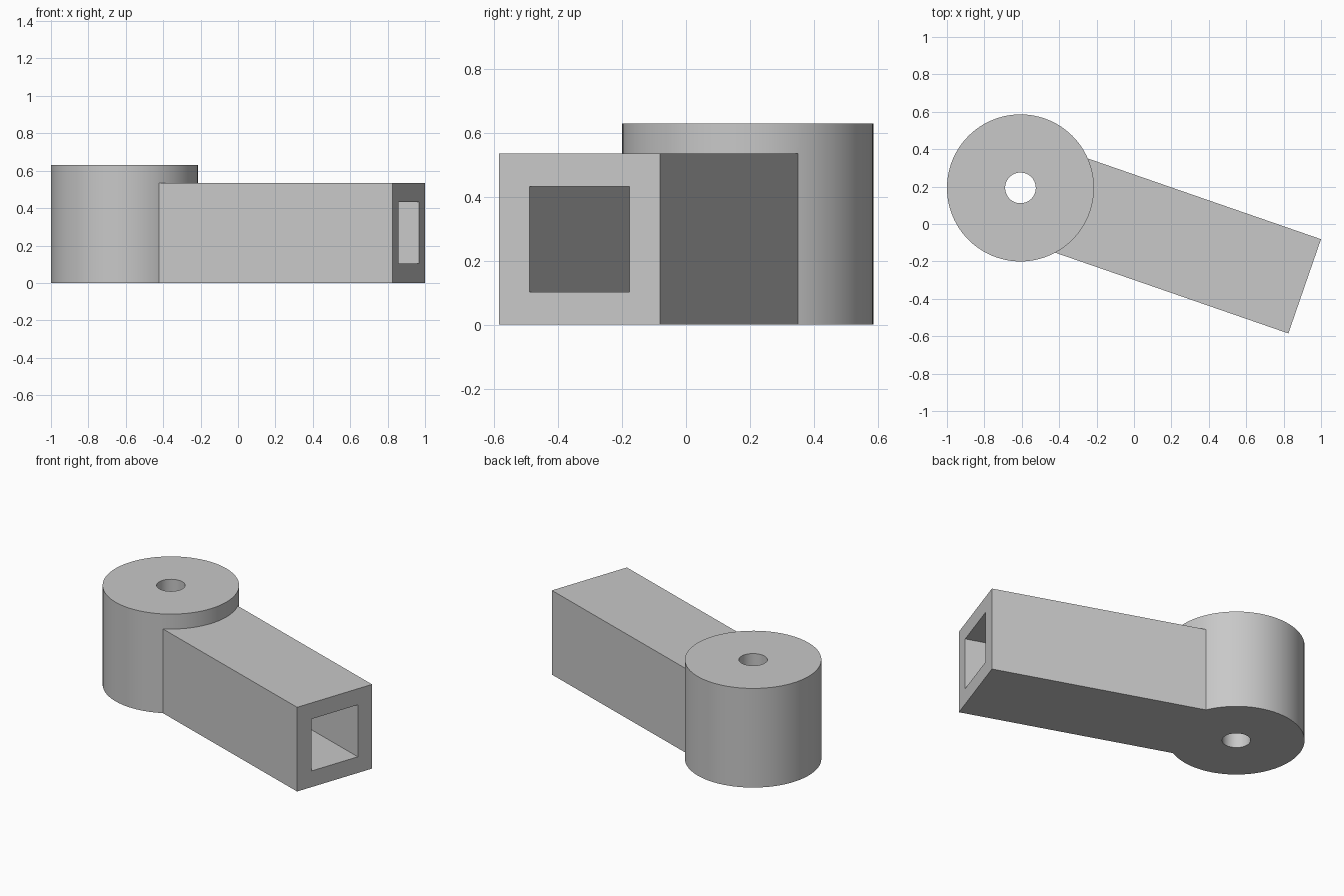
import bpy
import math
from mathutils import Matrix, Vector

if "Cube" in bpy.data.objects:
    bpy.data.objects.remove(bpy.data.objects["Cube"], do_unlink=True)

# Main dimensions
HUB = Vector((-0.607, 0.193, 0))
HUB_R, HUB_H, BORE_R = 0.393, 0.63, 0.082
ARM_END, ARM_W, ARM_H = 1.608, 0.533, 0.535
POCKET = 0.33
ANGLE = math.radians(-19.1)

grey = bpy.data.materials.new("light_grey")
grey.use_nodes = True
grey.diffuse_color = (0.58, 0.58, 0.58, 1)
grey.node_tree.nodes["Principled BSDF"].inputs["Base Color"].default_value = grey.diffuse_color


def cylinder(name, radius, bottom, top, sides):
    bpy.ops.mesh.primitive_cylinder_add(
        vertices=sides, radius=radius, depth=top - bottom,
        location=HUB + Vector((0, 0, (top + bottom) / 2)))
    return finish(name)


def bar(name, start, end, width, bottom, top):
    """Box running outward from the hub along the arm direction."""
    bpy.ops.mesh.primitive_cube_add(size=1)
    obj = finish(name)
    centre = Vector(((start + end) / 2, 0, (bottom + top) / 2))
    size = Matrix.Diagonal((end - start, width, top - bottom, 1))
    obj.data.transform(Matrix.Translation(HUB) @ Matrix.Rotation(ANGLE, 4, "Z")
                       @ Matrix.Translation(centre) @ size)
    return obj


def finish(name):
    obj = bpy.context.object
    obj.name = name
    obj.data.materials.append(grey)
    return obj


def combine(target, other, operation):
    """Apply a boolean, then remove the operand."""
    mod = target.modifiers.new(operation.lower(), "BOOLEAN")
    mod.operation, mod.solver, mod.object = operation, "EXACT", other
    bpy.ops.object.select_all(action="DESELECT")
    bpy.context.view_layer.objects.active = target
    target.select_set(True)
    bpy.ops.object.modifier_apply(modifier=mod.name)
    bpy.data.objects.remove(other, do_unlink=True)


# Square arm, hollowed from its open end
arm = bar("arm", 0.2, ARM_END, ARM_W, 0, ARM_H)
middle = ARM_H / 2
pocket = bar("pocket_cutter", 0.25, ARM_END + 0.1, POCKET,
             middle - POCKET / 2, middle + POCKET / 2)
combine(arm, pocket, "DIFFERENCE")

# Round hub joined to the arm, closing off the pocket
bracket = cylinder("hub_and_arm", HUB_R, 0, HUB_H, 96)
combine(bracket, arm, "UNION")

# Vertical bore through the hub
bore = cylinder("bore_cutter", BORE_R, -0.1, HUB_H + 0.1, 64)
combine(bracket, bore, "DIFFERENCE")

bpy.ops.object.shade_smooth_by_angle(angle=math.radians(20))
